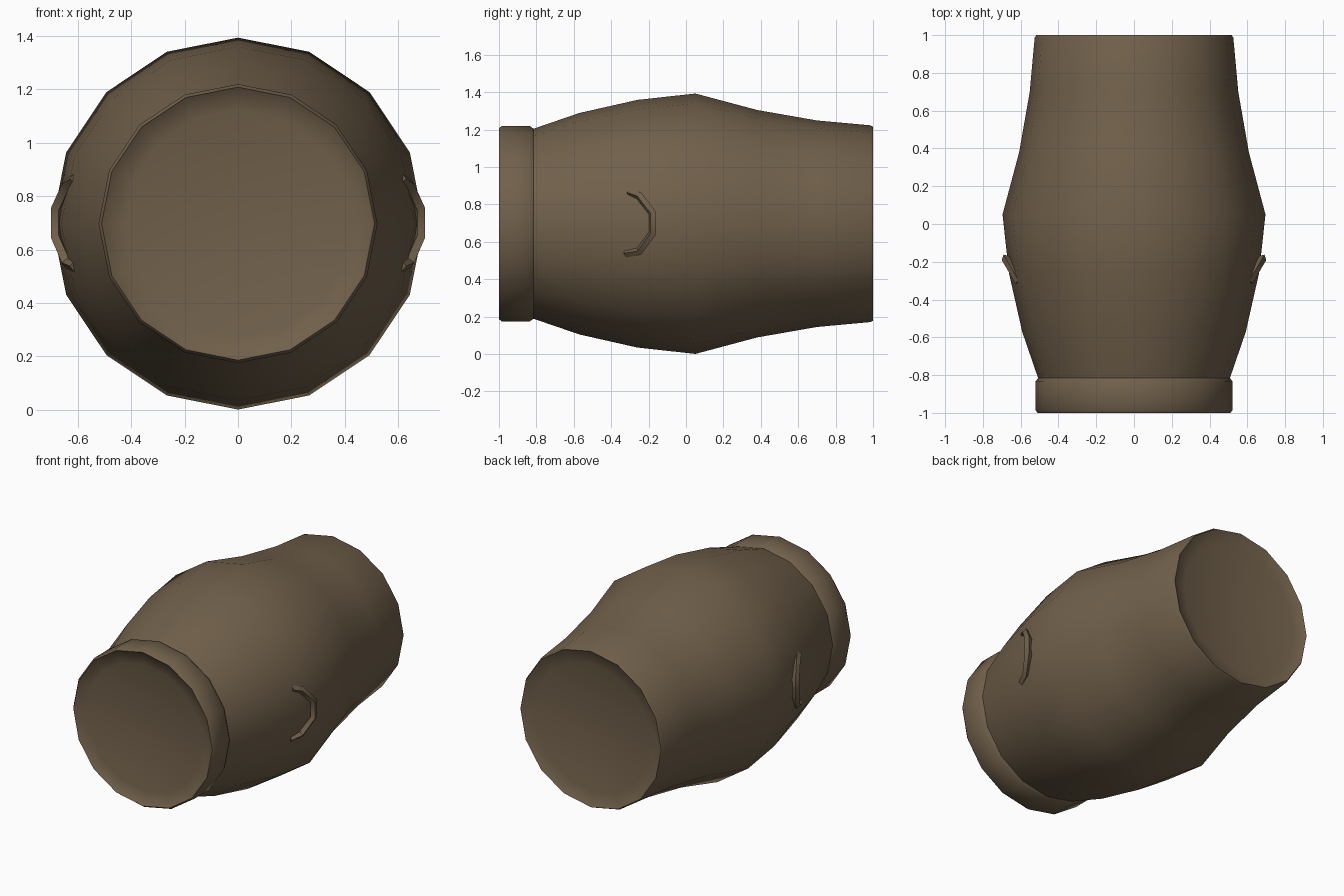
import bpy, bmesh, math

if "Cube" in bpy.data.objects:
    bpy.data.objects.remove(bpy.data.objects["Cube"])

CZ = 0.697      # height of the long axis
SIDES = 16
DISH = 0.05     # depth of the hollow in each end

clay = bpy.data.materials.new("brown clay")
clay.diffuse_color = (0.165, 0.118, 0.070, 1)
clay.use_nodes = True
clay.node_tree.nodes["Principled BSDF"].inputs["Base Color"].default_value = clay.diffuse_color


def finish(ob, angle):
    ob.data.materials.clear()
    ob.data.materials.append(clay)
    bpy.ops.object.select_all(action='DESELECT')
    ob.select_set(True)
    bpy.context.view_layer.objects.active = ob
    bpy.ops.object.shade_smooth_by_angle(angle=math.radians(angle))


def lathe_y(name, profile):
    """Spin a (y, radius) profile round the long axis; radius 0 makes a pole."""
    bm = bmesh.new()
    rings = []
    for y, r in profile:
        if r == 0:
            rings.append([bm.verts.new((0, y, CZ))] * SIDES)
        else:
            rings.append([bm.verts.new((r * math.sin(2 * math.pi * i / SIDES), y,
                                        CZ + r * math.cos(2 * math.pi * i / SIDES)))
                          for i in range(SIDES)])
    for a, b in zip(rings, rings[1:]):
        for i in range(SIDES):
            j = (i + 1) % SIDES
            bm.faces.new(list(dict.fromkeys((a[i], a[j], b[j], b[i]))))
    bmesh.ops.recalc_face_normals(bm, faces=bm.faces)
    me = bpy.data.meshes.new(name)
    bm.to_mesh(me)
    bm.free()
    ob = bpy.data.objects.new(name, me)
    bpy.context.collection.objects.link(ob)
    finish(ob, 50)


def dish(y_rim, sign, radius):
    """Parabolic hollow from its centre out to the rim."""
    return [(y_rim + sign * DISH * (1 - (k / 6) ** 2), radius * k / 6) for k in range(7)]


# bellied vessel: front hollow, front collar, outer wall, rear hollow
lathe_y("vessel", dish(-0.996, 1, 0.508) + [
    (-1.00, 0.511), (-0.985, 0.522), (-0.835, 0.522), (-0.815, 0.508),
    (-0.57, 0.592), (-0.26, 0.662), (0.05, 0.696), (0.38, 0.608),
    (0.70, 0.552), (0.985, 0.526), (1.00, 0.518)] + dish(0.996, -1, 0.513)[::-1])


# small angular lug handle on each side
PATH = [(0.61, -0.305, 0.865), (0.640, -0.25, 0.845), (0.681, -0.180, 0.755),
        (0.681, -0.180, 0.645), (0.640, -0.25, 0.55), (0.61, -0.325, 0.537)]


def handle(name, side):
    cu = bpy.data.curves.new(name, 'CURVE')
    cu.dimensions = '3D'
    cu.bevel_depth = 0.022
    cu.bevel_resolution = 0
    cu.use_fill_caps = True
    sp = cu.splines.new('POLY')
    sp.points.add(len(PATH) - 1)
    for p, (x, y, z) in zip(sp.points, PATH):
        p.co = (x * side, y, z, 1)
    ob = bpy.data.objects.new(name, cu)
    bpy.context.collection.objects.link(ob)
    bpy.ops.object.select_all(action='DESELECT')
    ob.select_set(True)
    bpy.context.view_layer.objects.active = ob
    bpy.ops.object.convert(target='MESH')
    finish(bpy.context.view_layer.objects.active, 32)


handle("right_handle", 1)
handle("left_handle", -1)
